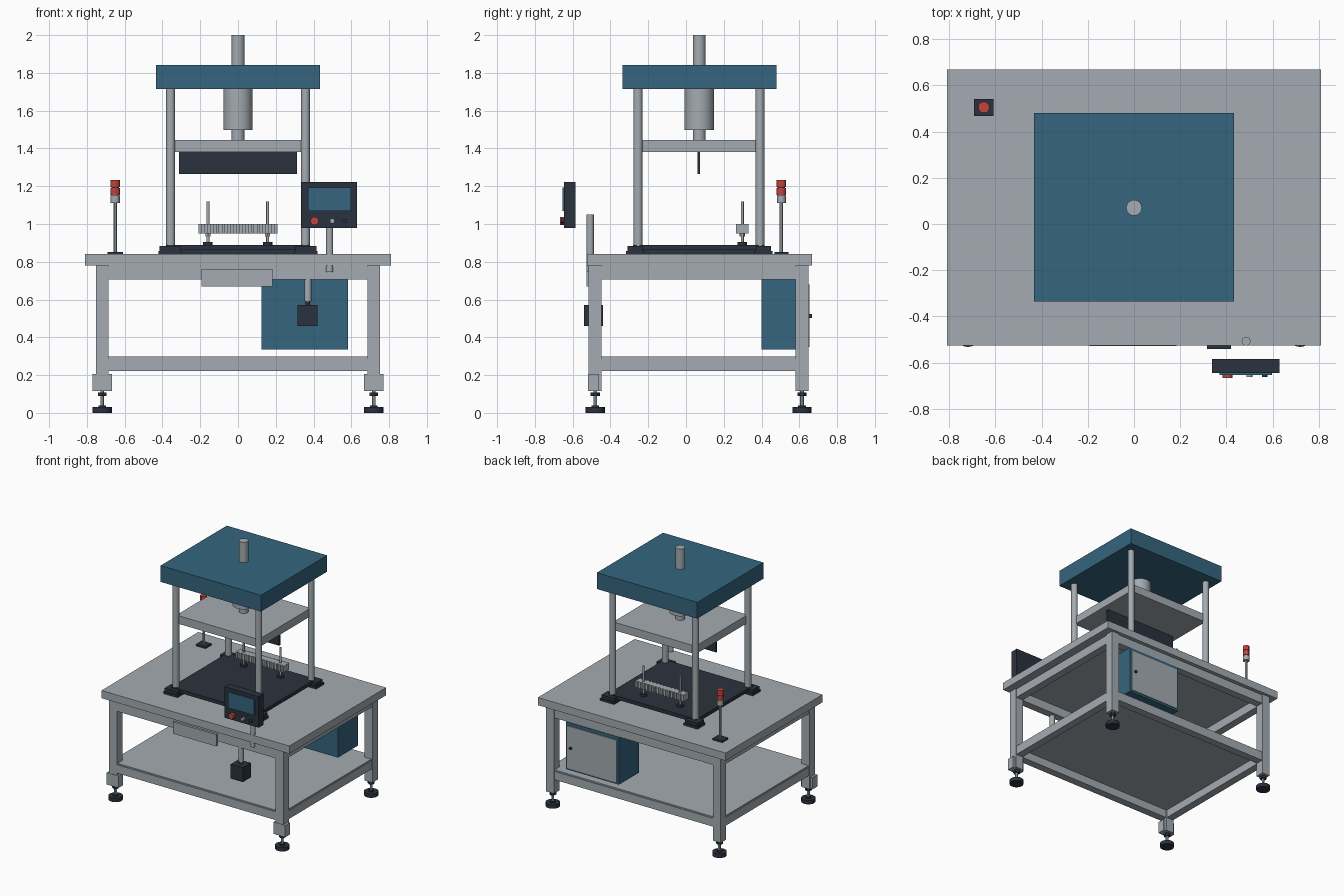
import bpy, math


def material(name, rgb):
    m = bpy.data.materials.new(name)
    m.diffuse_color = (*rgb, 1)
    return m


GREY = material("light_grey", (0.37, 0.41, 0.44))
BLUE = material("steel_blue", (0.035, 0.13, 0.21))
DARK = material("dark_slate", (0.024, 0.032, 0.048))
RED = material("signal_red", (0.54, 0.06, 0.045))


def box(name, x, y, z, mat):
    """Box from (min, max) ranges on each axis."""
    vs = [(a, b, c) for a in x for b in y for c in z]
    fs = [(0, 1, 3, 2), (4, 6, 7, 5), (0, 4, 5, 1),
          (2, 3, 7, 6), (0, 2, 6, 4), (1, 5, 7, 3)]
    me = bpy.data.meshes.new(name)
    me.from_pydata(vs, [], fs)
    me.materials.append(mat)
    ob = bpy.data.objects.new(name, me)
    bpy.context.collection.objects.link(ob)
    return ob


def rod(name, x, y, z, r, mat, n=24):
    """Upright cylinder between two heights."""
    bpy.ops.mesh.primitive_cylinder_add(vertices=n, radius=r, depth=z[1] - z[0],
                                        location=(x, y, (z[0] + z[1]) / 2))
    ob = bpy.context.object
    ob.name = name
    ob.data.materials.append(mat)
    bpy.ops.object.shade_smooth_by_angle()
    return ob


def knob(name, x, z, y, r, mat):
    """Cylinder lying along y."""
    ob = rod(name, x, 0, (0, y[1] - y[0]), r, mat, 16)
    ob.rotation_euler = (math.pi / 2, 0, 0)
    ob.location = (x, (y[0] + y[1]) / 2, z)


# Table top, legs and levelling feet
box("table_top", (-0.81, 0.81), (-0.525, 0.668), (0.78, 0.84), GREY)
LX, LF, LB, H = 0.719, -0.481, 0.614, 0.034
for sx in (-1, 1):
    for y in (LF, LB):
        x = sx * LX
        box("leg", (x - H, x + H), (y - H, y + H), (0.116, 0.78), GREY)
        rod("foot_pad", x, y, (0, 0.03), 0.051, DARK)
        rod("foot_boss", x, y, (0.03, 0.04), 0.02, DARK)
        rod("foot_stem", x, y, (0.03, 0.12), 0.01, GREY, 12)
        rod("foot_nut", x, y, (0.09, 0.108), 0.025, DARK, 6)
    x = sx * LX
    box("leg_bracket", (x - 0.051, x + 0.051), (LF - 0.037, LF + 0.02),
        (0.115, 0.207), GREY)

# Upper and lower frame rails
for label, z in (("upper", (0.705, 0.775)), ("lower", (0.223, 0.288))):
    for y in (LF, LB):
        box(label + "_long_rail", (-LX, LX), (y - 0.03, y + 0.03), z, GREY)
    for sx in (-1, 1):
        x = sx * LX
        box(label + "_side_rail", (x - 0.03, x + 0.03), (LF, LB), z, GREY)
box("lower_shelf", (-LX - 0.025, LX + 0.025), (LF - 0.025, LB + 0.025),
    (0.286, 0.298), GREY)

# Front plate under the table edge
box("front_plate", (-0.193, 0.183), (-0.528, -0.51), (0.67, 0.762), GREY)

# Control cabinet with door and lock
box("cabinet", (0.125, 0.582), (0.40, 0.648), (0.335, 0.705), BLUE)
box("cabinet_door", (0.14, 0.567), (0.645, 0.655), (0.35, 0.68), GREY)
knob("cabinet_lock", 0.535, 0.513, (0.65, 0.666), 0.011, DARK)

# Hanging foot-switch box
box("switch_box", (0.315, 0.42), (-0.54, -0.44), (0.46, 0.572), DARK)
rod("switch_gland", 0.37, -0.49, (0.57, 0.60), 0.012, DARK, 12)
rod("switch_conduit", 0.37, -0.49, (0.59, 0.72), 0.019, GREY)

# Operator panel on its pole
rod("panel_pole", 0.485, -0.507, (0.745, 1.05), 0.019, GREY)
box("panel_case", (0.337, 0.63), (-0.645, -0.585), (0.98, 1.222), DARK)
box("panel_screen", (0.37, 0.597), (-0.653, -0.644), (1.07, 1.193), BLUE)
knob("stop_button", 0.405, 1.016, (-0.667, -0.644), 0.022, RED)
knob("start_button", 0.499, 1.016, (-0.662, -0.644), 0.013, GREY)
knob("mode_button", 0.565, 1.016, (-0.662, -0.644), 0.012, DARK)

# Signal tower
TX, TY = -0.65, 0.505
box("tower_base", (TX - 0.042, TX + 0.042), (TY - 0.037, TY + 0.037),
    (0.84, 0.853), DARK)
rod("tower_pole", TX, TY, (0.85, 1.12), 0.009, GREY, 12)
rod("tower_socket", TX, TY, (1.112, 1.15), 0.024, GREY, 12)
rod("tower_core", TX, TY, (1.15, 1.20), 0.02, DARK, 12)
for z in (1.153, 1.195):
    rod("tower_lamp", TX, TY, (z, z + 0.037), 0.025, RED, 12)

# Press bed, corner pads and guide posts
box("press_bed", (-0.38, 0.38), (-0.28, 0.415), (0.862, 0.89), DARK)
box("bed_underplate", (-0.31, 0.31), (-0.23, 0.37), (0.84, 0.862), DARK)
for sx in (-1, 1):
    for y, py in ((-0.254, -0.27), (0.392, 0.41)):
        x = sx * 0.36
        box("corner_pad", (x - 0.06, x + 0.06), (py - 0.047, py + 0.047),
            (0.84, 0.858), DARK)
        box("pad_step", (x - 0.055, x + 0.055), (py - 0.04, py + 0.04),
            (0.858, 0.883), DARK)
        rod("guide_post", sx * 0.357, y, (0.86, 1.72), 0.024, GREY)

# Crown, press cylinder and ram
CY = 0.07
box("crown", (-0.433, 0.433), (-0.335, 0.48), (1.715, 1.842), BLUE)
rod("upper_ram", 0, CY, (1.84, 2.0), 0.034, GREY)
rod("press_cylinder", 0, CY, (1.497, 1.72), 0.078, GREY, 32)
rod("lower_ram", 0, CY, (1.44, 1.50), 0.034, GREY)
box("moving_platen", (-0.355, 0.355), (-0.252, 0.39), (1.382, 1.445), GREY)
box("press_blade", (-0.312, 0.312), (0.061, 0.075), (1.265, 1.385), DARK)

# Work stop bar with toothed faces on two rods
box("stop_bar", (-0.209, 0.209), (0.274, 0.322), (0.95, 1.0), GREY)
for i in range(14):
    x = -0.209 + i * 0.0309
    for y in ((0.265, 0.275), (0.321, 0.331)):
        box("bar_tooth", (x, x + 0.0163), y, (0.95, 1.0), GREY)
for x in (-0.159, 0.157):
    rod("stop_rod", x, 0.298, (0.89, 1.12), 0.008, GREY, 12)
    rod("stop_collar", x, 0.298, (0.888, 0.906), 0.025, DARK)
    rod("stop_nut", x, 0.298, (0.935, 0.952), 0.015, GREY, 6)
